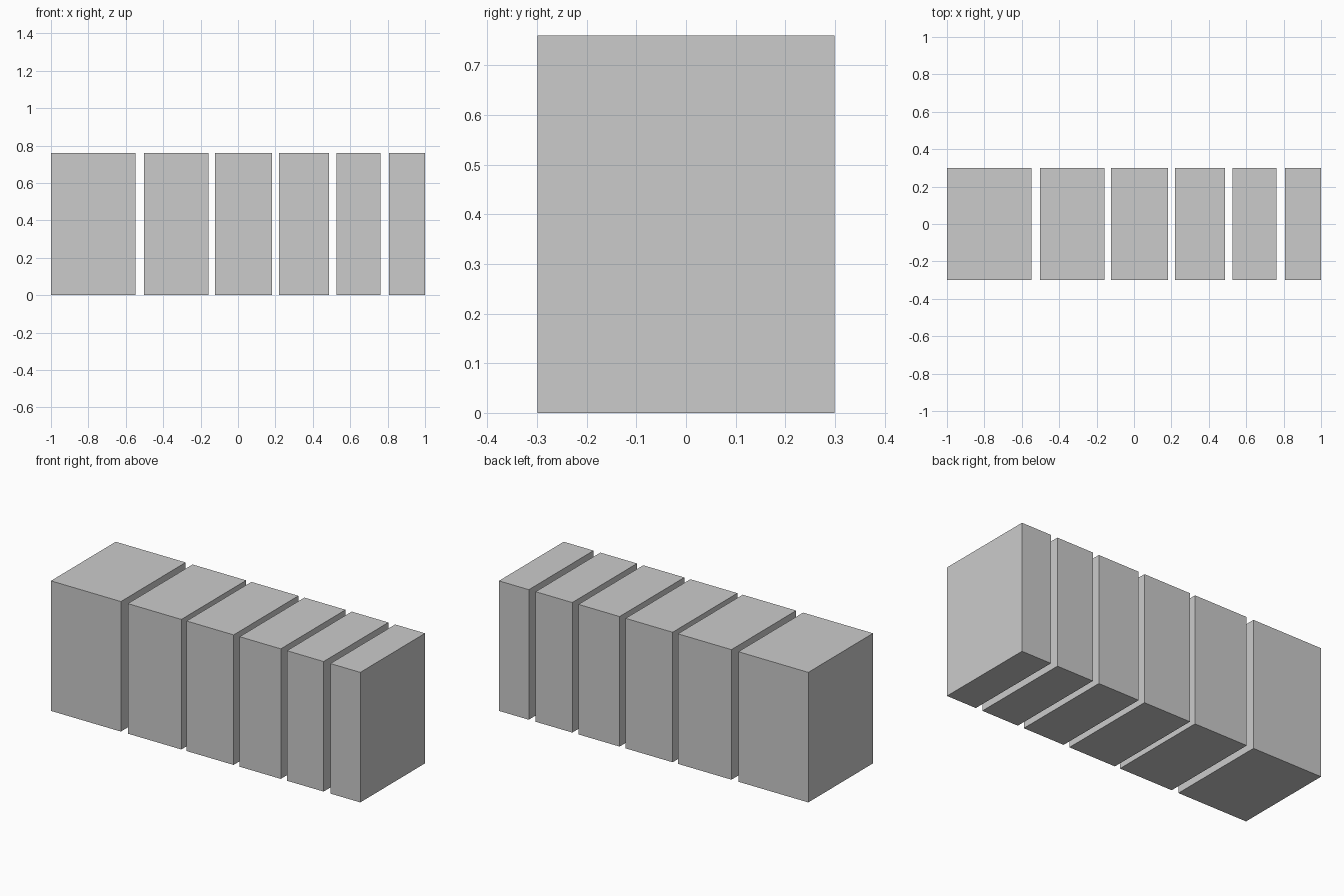
import bpy

if "Cube" in bpy.data.objects:
    bpy.data.objects.remove(bpy.data.objects["Cube"])

HEIGHT = 0.76
DEPTH = 0.598

# Left and right x of each block, narrowing toward the right
SPANS = [(-1.0, -0.548), (-0.503, -0.157), (-0.123, 0.181),
         (0.22, 0.486), (0.526, 0.763), (0.807, 1.0)]


def block(name, x0, x1):
    bpy.ops.mesh.primitive_cube_add(size=1, location=((x0 + x1) / 2, 0, HEIGHT / 2))
    obj = bpy.context.object
    obj.name = name
    obj.scale = (x1 - x0, DEPTH, HEIGHT)
    bpy.ops.object.transform_apply(location=False, rotation=False, scale=True)


# Row of separate blocks
for i, (x0, x1) in enumerate(SPANS, 1):
    block(f"block_{i}", x0, x1)
